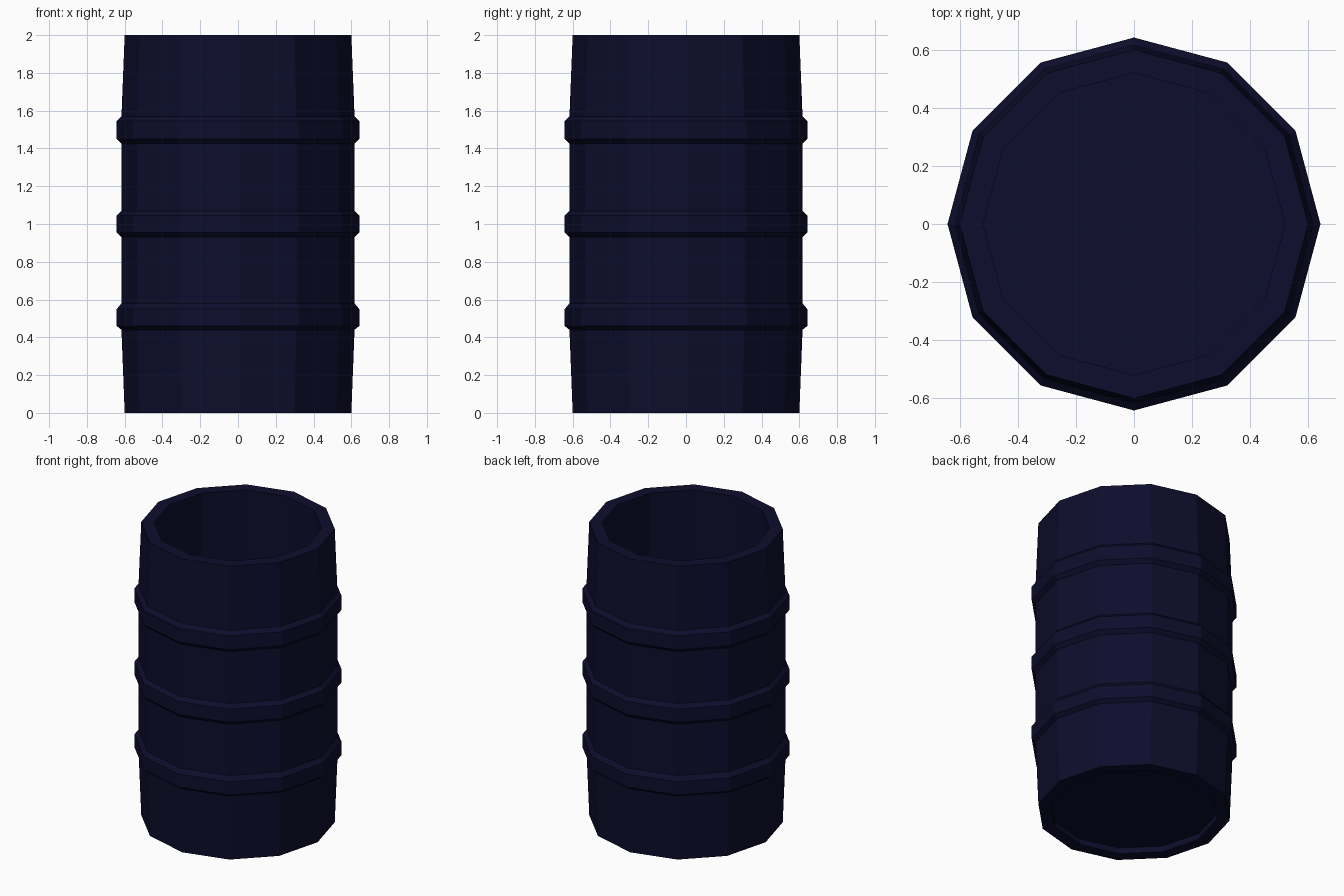
import bpy, math

if "Cube" in bpy.data.objects:
    bpy.data.objects.remove(bpy.data.objects["Cube"])

SIDES = 12

navy = bpy.data.materials.new("dark navy")
navy.diffuse_color = (0.004, 0.004, 0.026, 1)
navy.use_nodes = True
navy.node_tree.nodes["Principled BSDF"].inputs["Base Color"].default_value = navy.diffuse_color

# Outer profile (radius, height) from the base up, with three raised hoops
outer = [(0.60, 0.0)]
for z0, z1, z2, z3 in ((0.44, 0.46, 0.55, 0.58),
                       (0.93, 0.955, 1.045, 1.07),
                       (1.425, 1.45, 1.545, 1.57)):
    outer += [(0.617, z0), (0.642, z1), (0.642, z2), (0.617, z3)]
outer.append((0.60, 2.0))

# Open top with a deep inside, and a shallow recess under the base
profile = [(0.52, 0.04), (0.52, 0.0)] + outer + [(0.52, 2.0), (0.52, 0.08)]

# Lathe the profile around z
verts, faces = [], []
for r, z in profile:
    for i in range(SIDES):
        a = 2 * math.pi * i / SIDES
        verts.append((r * math.cos(a), r * math.sin(a), z))
for k in range(len(profile) - 1):
    for i in range(SIDES):
        j = (i + 1) % SIDES
        a, b = k * SIDES, (k + 1) * SIDES
        faces.append((a + i, a + j, b + j, b + i))

# Underside and inner floor
faces.append(tuple(reversed(range(SIDES))))
last = (len(profile) - 1) * SIDES
faces.append(tuple(range(last, last + SIDES)))

mesh = bpy.data.meshes.new("barrel")
mesh.from_pydata(verts, [], faces)
mesh.materials.append(navy)
mesh.update()
barrel = bpy.data.objects.new("barrel", mesh)
bpy.context.collection.objects.link(barrel)
